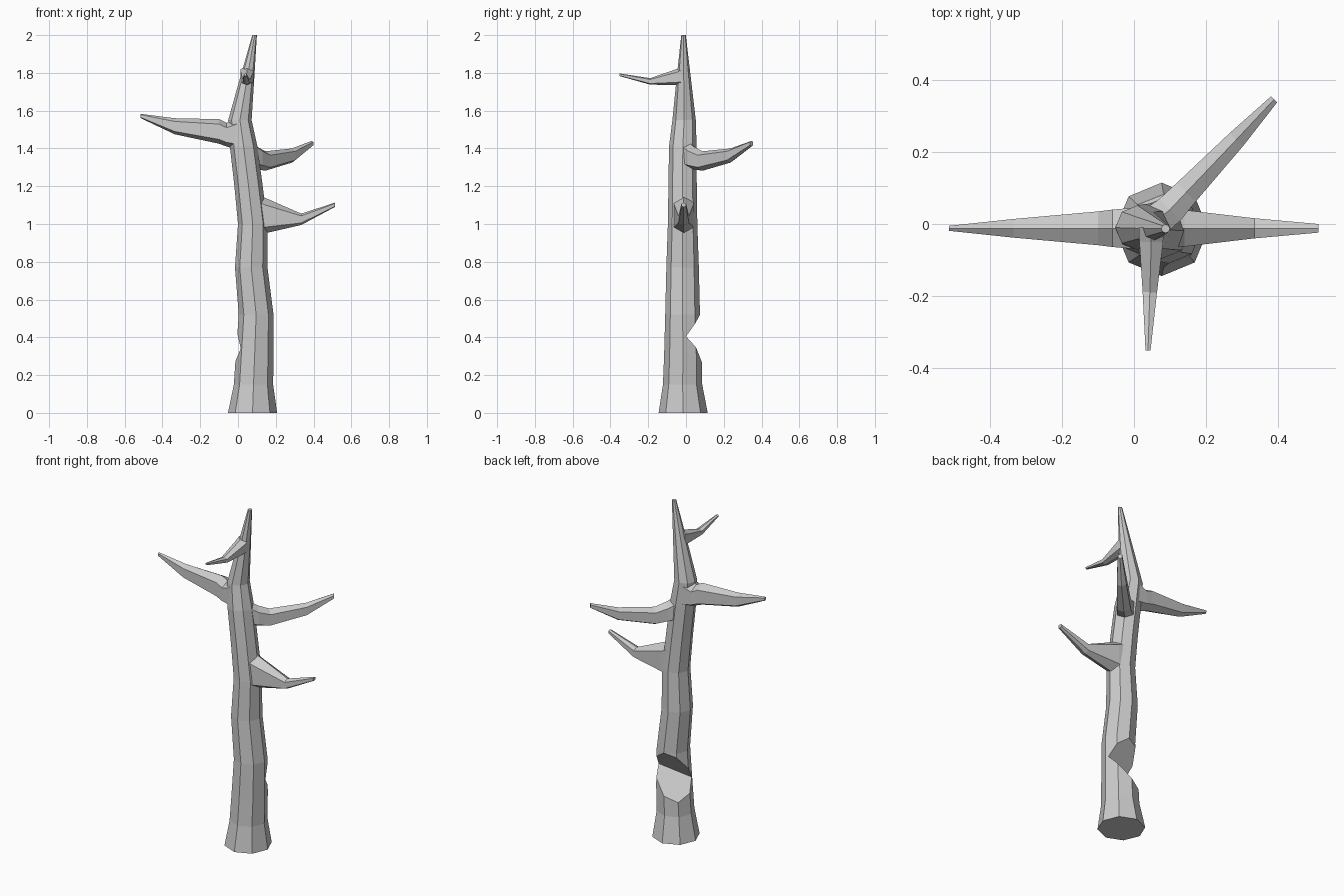
import bpy, bmesh, math
from mathutils import Vector

if "Cube" in bpy.data.objects:
    bpy.data.objects.remove(bpy.data.objects["Cube"])


def make_object(name, rings=None, verts=None, faces=None):
    """Loft closed rings into a capped tube, or build from plain verts and faces."""
    bm = bmesh.new()
    if rings:
        loops = [[bm.verts.new(p) for p in ring] for ring in rings]
        n = len(loops[0])
        for a, b in zip(loops, loops[1:]):
            for i in range(n):
                j = (i + 1) % n
                bm.faces.new((a[i], a[j], b[j], b[i]))
        bm.faces.new(loops[0][::-1])
        bm.faces.new(loops[-1])
    else:
        vs = [bm.verts.new(p) for p in verts]
        for f in faces:
            bm.faces.new([vs[i] for i in f])
    bmesh.ops.recalc_face_normals(bm, faces=bm.faces)
    mesh = bpy.data.meshes.new(name)
    bm.to_mesh(mesh)
    bm.free()
    obj = bpy.data.objects.new(name, mesh)
    bpy.context.collection.objects.link(obj)
    return obj


def octagon(x, y, z, r):
    return [(x + r * math.cos(k * math.pi / 4), y + r * math.sin(k * math.pi / 4), z)
            for k in range(8)]


def branch(name, stations):
    """Upright hexagon sections; each station is x, y, bottom z, top z, half width."""
    d = Vector((stations[-1][0] - stations[0][0], stations[-1][1] - stations[0][1], 0)).normalized()
    side = Vector((-d.y, d.x, 0))
    rings = []
    for x, y, z0, z1, w in stations:
        c, h = Vector((x, y, (z0 + z1) / 2)), (z1 - z0) / 2
        rings.append([c + side * (w * s) + Vector((0, 0, h * t)) for s, t in
                      ((0, 1), (1, 0.6), (1, -0.65), (0, -1), (-1, -0.65), (-1, 0.6))])
    return make_object(name, rings)


# Crooked eight-sided trunk
trunk = make_object("trunk", [octagon(*s) for s in (
    (0.077, -0.015, 0.00, 0.130),
    (0.082, -0.018, 0.15, 0.104),
    (0.088, -0.016, 0.30, 0.100),
    (0.096, -0.018, 0.52, 0.092),
    (0.070, -0.018, 0.77, 0.086),
    (0.078, -0.018, 1.00, 0.078),
    (0.056, -0.018, 1.20, 0.075),
    (0.030, -0.017, 1.41, 0.073),
    (0.010, -0.010, 1.55, 0.062),
    (0.048, -0.012, 1.77, 0.038),
    (0.088, -0.013, 2.00, 0.012))])

# Slanted wedge that chops the notch into the back of the trunk
a, b = Vector((0.18, 0.0, 0.405)), Vector((0.0, -0.08, 0.335))
a, b = a + (a - b), b - (a - b)
back = Vector((-0.41, 0.91, 0)) * 0.5
up, down = back + Vector((0, 0, 0.64)), back - Vector((0, 0, 0.52))
wedge = make_object("notch_cutter", verts=[a, a + up, a + down, b, b + up, b + down],
                    faces=[(0, 1, 2), (3, 5, 4), (0, 3, 4, 1), (0, 2, 5, 3), (1, 4, 5, 2)])
wedge.hide_render = True
wedge.hide_set(True)
cut = trunk.modifiers.new("notch", 'BOOLEAN')
cut.operation = 'DIFFERENCE'
cut.solver = 'EXACT'
cut.object = wedge

# Bare branches, root to tip
branch("left_branch", (
    (0.01, -0.012, 1.39, 1.57, 0.058), (-0.06, -0.012, 1.41, 1.535, 0.052),
    (-0.10, -0.012, 1.425, 1.555, 0.047),
    (-0.335, -0.012, 1.475, 1.56, 0.026), (-0.515, -0.012, 1.56, 1.583, 0.007)))
branch("right_branch", (
    (0.06, -0.012, 0.93, 1.19, 0.055), (0.14, -0.012, 0.95, 1.14, 0.051),
    (0.335, -0.012, 0.995, 1.055, 0.028), (0.513, -0.012, 1.09, 1.113, 0.012)))
branch("back_branch", (
    (0.05, 0.00, 1.30, 1.45, 0.046), (0.10, 0.04, 1.29, 1.41, 0.042),
    (0.145, 0.088, 1.282, 1.385, 0.037), (0.285, 0.235, 1.325, 1.40, 0.026),
    (0.39, 0.347, 1.412, 1.44, 0.012)))
branch("front_branch", (
    (0.048, -0.01, 1.735, 1.84, 0.035), (0.048, -0.05, 1.735, 1.82, 0.033),
    (0.044, -0.19, 1.738, 1.772, 0.02), (0.039, -0.352, 1.783, 1.797, 0.007)))
